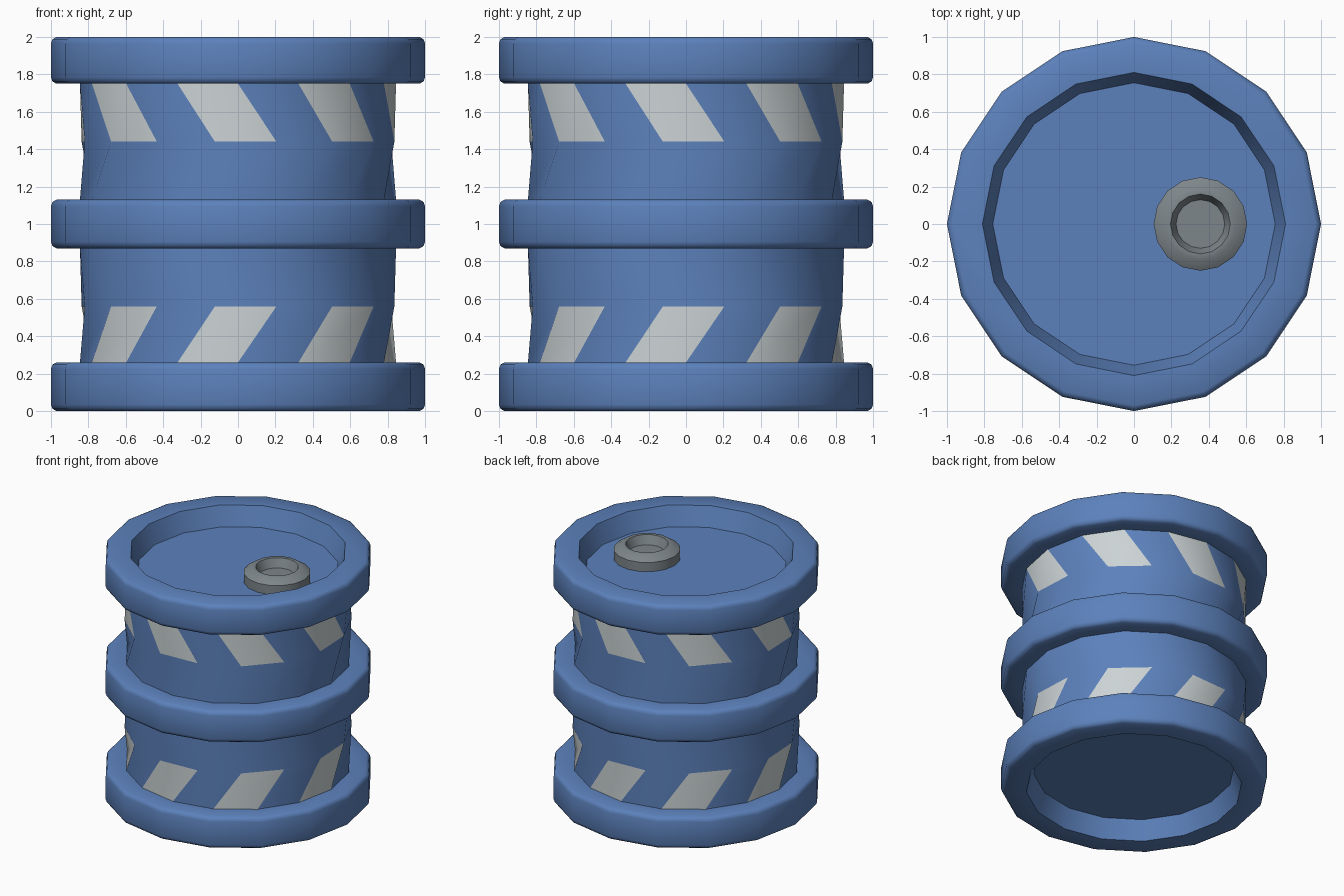
import bpy, bmesh, math

if "Cube" in bpy.data.objects:
    bpy.data.objects.remove(bpy.data.objects["Cube"])

SIDES = 16
STEP = 2 * math.pi / SIDES


def material(name, rgb):
    m = bpy.data.materials.new(name)
    m.diffuse_color = (*rgb, 1)
    m.use_nodes = True
    m.node_tree.nodes["Principled BSDF"].inputs["Base Color"].default_value = m.diffuse_color
    return m


blue = material("blue_paint", (0.107, 0.22, 0.50))
pale = material("pale_stripe", (0.60, 0.65, 0.665))
grey = material("grey_metal", (0.205, 0.238, 0.254))


def lathe(name, profile, mats, fill_start=False, fill_end=False, center=(0, 0), rule=None):
    """Spin (radius, z, twist) points, listed upwards on the outside, into a 16-sided part."""
    bm = bmesh.new()
    rings = []
    for r, z, *twist in profile:
        t = twist[0] if twist else 0
        rings.append([bm.verts.new((center[0] + r * math.sin(i * STEP + t),
                                    center[1] - r * math.cos(i * STEP + t), z))
                      for i in range(SIDES)])
    for j in range(len(rings) - 1):
        for i in range(SIDES):
            k = (i + 1) % SIDES
            f = bm.faces.new((rings[j][i], rings[j][k], rings[j + 1][k], rings[j + 1][i]))
            if rule and rule(i, j):
                f.material_index = 1
    if fill_start:
        bm.faces.new(rings[0][::-1])
    if fill_end:
        bm.faces.new(rings[-1])
    me = bpy.data.meshes.new(name)
    bm.to_mesh(me)
    bm.free()
    for m in mats:
        me.materials.append(m)
    ob = bpy.data.objects.new(name, me)
    bpy.context.collection.objects.link(ob)
    bpy.ops.object.select_all(action='DESELECT')
    ob.select_set(True)
    bpy.context.view_layer.objects.active = ob
    bpy.ops.object.shade_smooth_by_angle(angle=math.radians(45))
    return ob


R = 0.845            # body radius
TWIST = math.radians(14.1)


def band(z0, z1):
    """Outer outline of a raised hoop with softened rims."""
    return [(0.97, z0), (0.992, z0 + 0.012), (1, z0 + 0.035),
            (1, z1 - 0.035), (0.992, z1 - 0.012), (0.97, z1)]


# hoops; the end ones carry the recessed lid and base
lathe("bottom_hoop", [(0.755, 0.155), (0.81, 0)] + band(0, 0.26) + [(R, 0.26)],
      [blue], fill_start=True)
lathe("middle_hoop", [(R, 0.87)] + band(0.87, 1.13) + [(R, 1.13)], [blue])
lathe("top_hoop", [(R, 1.75)] + band(1.75, 2) + [(0.81, 2), (0.755, 1.845)],
      [blue], fill_end=True)

# drum walls, twisted at mid height so alternate faces form slanted stripes
lathe("lower_wall", [(R, 0.26), (R, 0.56, TWIST), (R, 0.87)], [blue, pale],
      rule=lambda i, j: j == 0 and i % 2 == 1)
lathe("upper_wall", [(R, 1.13), (R, 1.44, TWIST), (R, 1.75)], [blue, pale],
      rule=lambda i, j: j == 1 and i % 2 == 1)

# filler cap on the lid
lathe("filler_cap", [(0.25, 1.845), (0.25, 1.92), (0.19, 1.96), (0.16, 1.96),
                     (0.13, 1.89)], [grey], fill_end=True, center=(0.355, 0))
